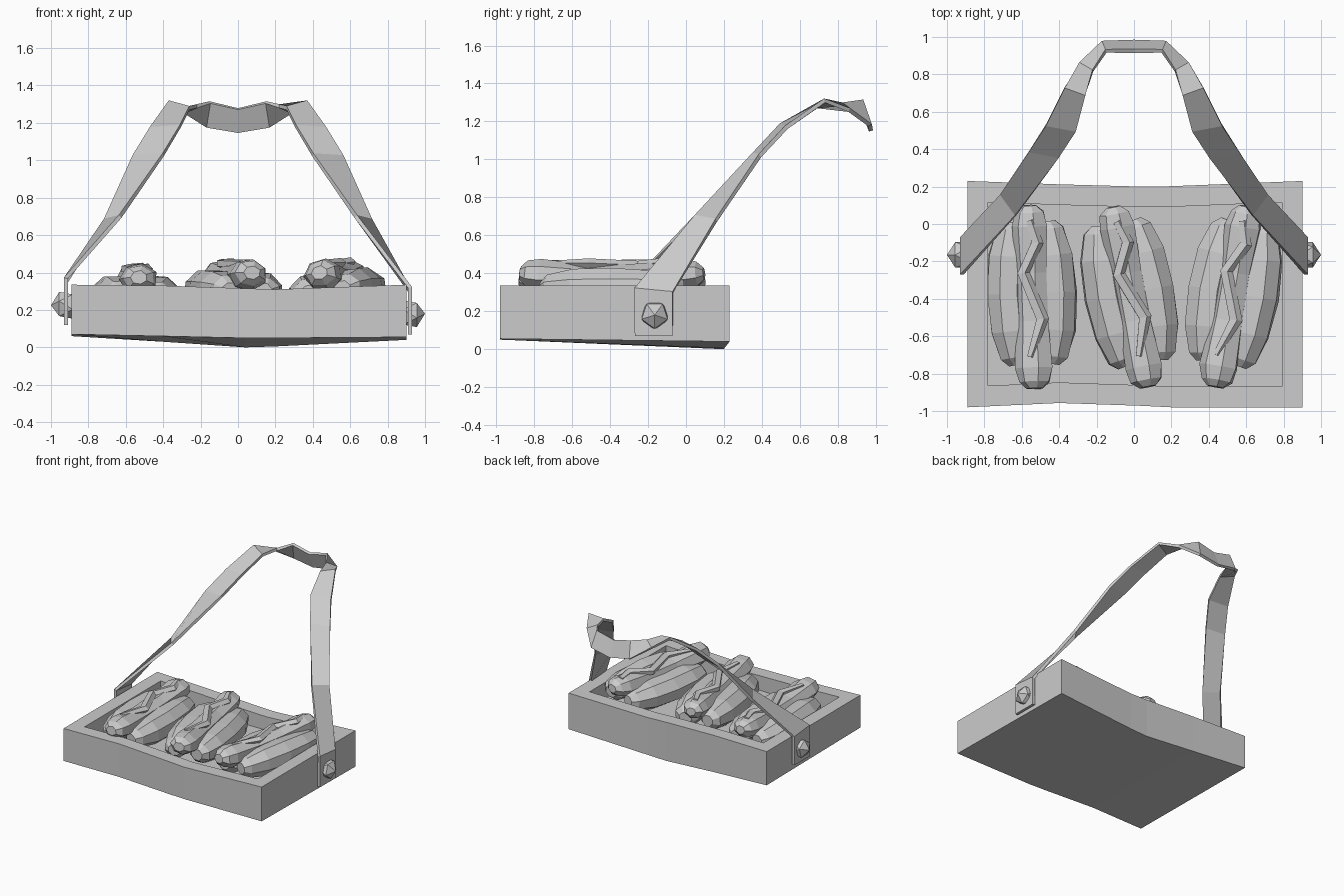
import bpy, bmesh, math, random
from mathutils import Vector, Matrix

random.seed(4)
if "Cube" in bpy.data.objects:
    bpy.data.objects.remove(bpy.data.objects["Cube"])


def finish(name, bm):
    bmesh.ops.recalc_face_normals(bm, faces=bm.faces)
    mesh = bpy.data.meshes.new(name)
    bm.to_mesh(mesh)
    bm.free()
    obj = bpy.data.objects.new(name, mesh)
    bpy.context.collection.objects.link(obj)
    return obj


def loft(rings):
    """Skin closed rings of equal length and cap both ends."""
    bm = bmesh.new()
    loops = [[bm.verts.new(p) for p in ring] for ring in rings]
    for a, b in zip(loops, loops[1:]):
        for i in range(len(a)):
            j = (i + 1) % len(a)
            bm.faces.new((a[i], a[j], b[j], b[i]))
    bm.faces.new(loops[0])
    bm.faces.new(loops[-1])
    return bm


def tube(name, path, radii, sides, place, flat=1.0, jitter=0.0):
    """Low-poly tube along a path, set in the frame given by place."""
    pts = [Vector(p) for p in path]
    rings = []
    for i, p in enumerate(pts):
        along = (pts[min(i + 1, len(pts) - 1)] - pts[max(i - 1, 0)]).normalized()
        side = along.cross(Vector((0, 0, 1))).normalized()
        up = side.cross(along)
        ring = []
        for k in range(sides):
            t = 2 * math.pi * (k + 0.5) / sides
            r = radii[i] * (1 + random.uniform(-jitter, jitter))
            ring.append(place @ (p + side * r * math.cos(t) + up * r * flat * math.sin(t)))
        rings.append(ring)
    return finish(name, loft(rings))


# Tray: slightly warped box with a flat rim and a sunken floor
# station: x, front y, back y, front bottom, back bottom, top
stations = [
    (-0.89, -0.98, 0.23, 0.07, 0.06, 0.335),
    (-0.4, -0.957, 0.212, 0.06, 0.03, 0.33),
    (0.04, -0.972, 0.2, 0.05, 0.0, 0.315),
    (0.2, -0.98, 0.202, 0.05, 0.005, 0.31),
    (0.9, -0.98, 0.23, 0.055, 0.04, 0.335),
]
bm = loft([[(x, f, bf), (x, b, bb), (x, b, t), (x, f, t)]
           for x, f, b, bf, bb, t in stations])
bmesh.ops.recalc_face_normals(bm, faces=bm.faces)
top = [f for f in bm.faces if f.normal.z > 0.7]
for width in (0.11, 0.0):
    bmesh.ops.inset_region(bm, faces=top, thickness=width, use_even_offset=True)
for v in {v for f in top for v in f.verts}:
    v.co.z = 0.2
finish("tray", bm)

# Hot dogs: two bun halves, a sausage and a zigzag of sauce
# label, x, height shift, turn, roll
dogs = [("right", -0.545, -0.015, 0.03, 0.0),
        ("middle", -0.02, 0.01, 0.19, 0.04),
        ("left", 0.53, 0.01, -0.17, -0.12)]
for label, x, lift, turn, roll in dogs:
    place = (Matrix.Translation((x, -0.39, 0.3 + lift)) @ Matrix.Rotation(turn, 4, 'Z')
             @ Matrix.Rotation(roll, 4, 'Y'))
    for s, half in ((-1, "right"), (1, "left")):
        path = [(s * (0.125 - 0.25 * y * y), y + 0.02, -0.01)
                for y in (-0.38, -0.34, -0.2, 0.0, 0.2, 0.34, 0.38)]
        tube(f"{label}_bun_{half}", path, [0.05, 0.09, 0.118, 0.122, 0.118, 0.09, 0.05],
             8, place, 0.92, 0.05)
    path = [(0, y, 0.065 + 0.1 * y * y)
            for y in (-0.49, -0.455, -0.38, -0.13, 0.13, 0.38, 0.455, 0.49)]
    tube(f"{label}_sausage", path, [0.045, 0.085, 0.105, 0.088, 0.086, 0.097, 0.08, 0.04],
         7, place, 0.82, 0.05)
    path = [(0.0, 0.41, 0.145), (0.035, 0.29, 0.142), (-0.045, 0.13, 0.135),
            (0.05, -0.12, 0.135), (-0.02, -0.32, 0.145)]
    tube(f"{label}_sauce", path, [0.025, 0.036, 0.036, 0.038, 0.02], 5, place, 0.75)

# Strap: a twisting ribbon of outer and inner edge points, mirrored over x
outer = [(0.92, -0.07, 0.07), (0.92, -0.07, 0.3), (0.71, 0.16, 0.68),
         (0.56, 0.39, 1.02), (0.47, 0.53, 1.17), (0.37, 0.73, 1.31),
         (0.29, 0.86, 1.26), (0.17, 0.97, 1.18), (0, 0.975, 1.15)]
inner = [(0.92, -0.27, 0.07), (0.92, -0.27, 0.32), (0.63, 0.05, 0.7),
         (0.4, 0.36, 1.03), (0.31, 0.5, 1.18), (0.26, 0.69, 1.28),
         (0.22, 0.82, 1.29), (0.15, 0.925, 1.31), (0, 0.925, 1.275)]


def mirrored(points):
    other = [Vector((-x, y, z)) for x, y, z in points]
    for p in other[:2]:
        p.z += 0.05
    return [Vector(p) for p in points] + other[-2::-1]


bm = bmesh.new()
rows = [(bm.verts.new(a), bm.verts.new(b)) for a, b in zip(mirrored(outer), mirrored(inner))]
for (a, b), (c, d) in zip(rows, rows[1:]):
    bm.faces.new((a, b, d, c))
strap = finish("carrying_strap", bm)
solid = strap.modifiers.new("thickness", 'SOLIDIFY')
solid.thickness = 0.022
solid.offset = 0

# Studs that pin the strap to the tray sides
for s, z, label in ((1, 0.18, "left"), (-1, 0.225, "right")):
    bm = bmesh.new()
    bmesh.ops.create_icosphere(bm, subdivisions=1, radius=0.08)
    bmesh.ops.rotate(bm, verts=bm.verts, matrix=Matrix.Rotation(s * math.pi / 2, 3, 'Y'))
    bmesh.ops.translate(bm, verts=bm.verts, vec=(s * 0.92, -0.165, z))
    finish(f"{label}_stud", bm)
